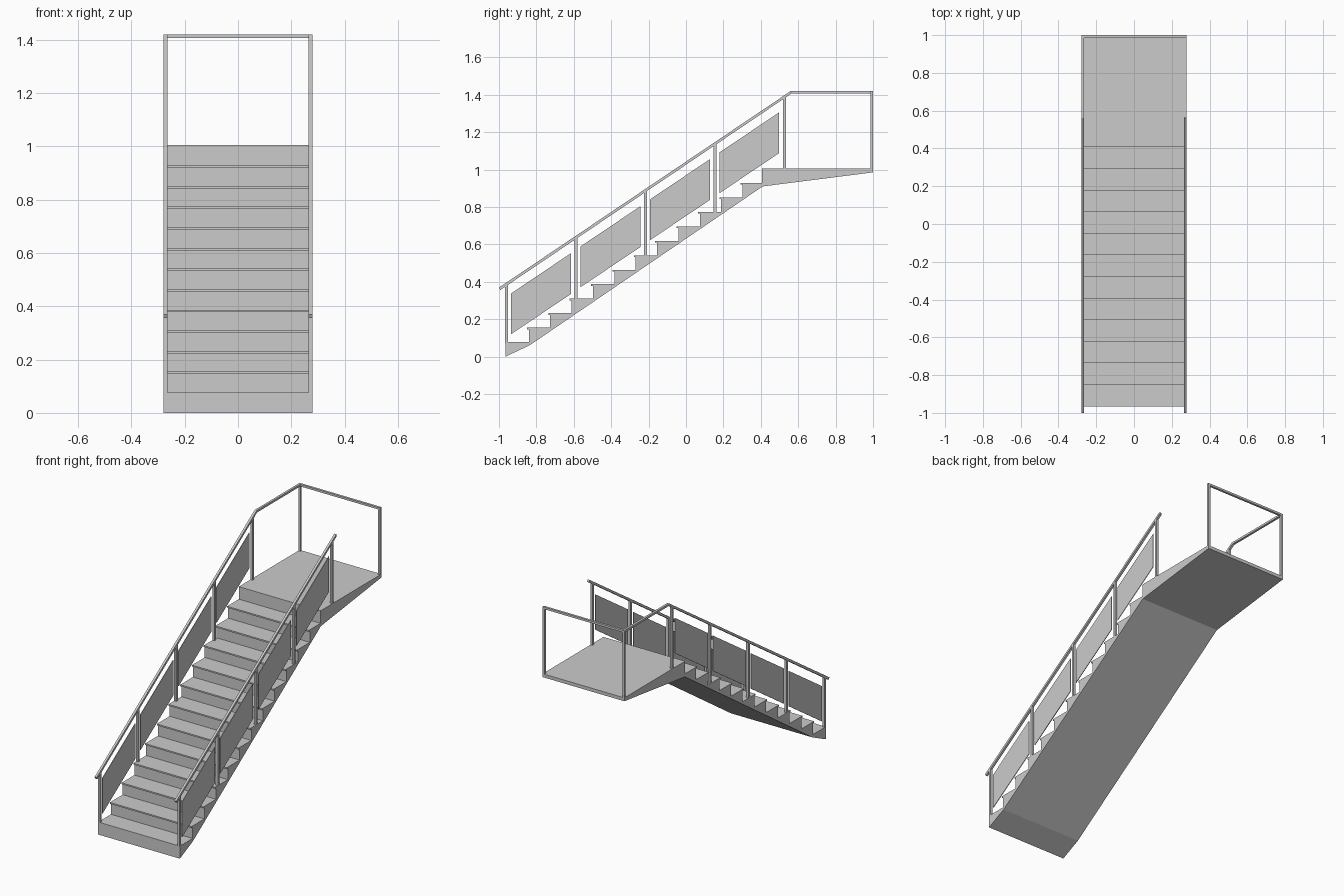
import bpy, bmesh

if "Cube" in bpy.data.objects:
    bpy.data.objects.remove(bpy.data.objects["Cube"])

W = 0.279            # half width of the stair
T = 0.014            # rail and post thickness
RISE, RUN = 1.006 / 13, 0.1143
Y0 = -0.965          # front of the first step
SLOPE = 0.674


def extrude_profile(name, pts, x0, x1):
    """Solid from a (y, z) outline extruded along x."""
    bm = bmesh.new()
    face = bm.faces.new([bm.verts.new((x0, y, z)) for y, z in pts])
    ext = bmesh.ops.extrude_face_region(bm, geom=[face])
    verts = [g for g in ext["geom"] if isinstance(g, bmesh.types.BMVert)]
    bmesh.ops.translate(bm, verts=verts, vec=(x1 - x0, 0, 0))
    bmesh.ops.recalc_face_normals(bm, faces=bm.faces)
    mesh = bpy.data.meshes.new(name)
    bm.to_mesh(mesh)
    bm.free()
    obj = bpy.data.objects.new(name, mesh)
    bpy.context.collection.objects.link(obj)
    return obj


def box(name, x0, x1, y0, y1, z0, z1):
    return extrude_profile(name, [(y0, z0), (y1, z0), (y1, z1), (y0, z1)], x0, x1)


# Stair flight and landing: sawtooth top with small nosings, sloped underside
outline = [(Y0, 0), (Y0, RISE)]
for i in range(1, 13):
    nose, z = Y0 + i * RUN, i * RISE
    lip = 0.010 if i < 12 else 0.0
    outline.append((nose + lip, z))
    if lip:
        outline += [(nose + lip, z + RISE - 0.009), (nose, z + RISE - 0.009)]
    outline.append((nose, z + RISE))
outline += [(1.0, 1.006), (1.0, 0.985), (0.41, 0.91), (-0.835, 0.061)]
extrude_profile("stair_flight", outline, -W, W)

# Railings on both sides
for side, s in (("left", -1), ("right", 1)):
    x0, x1 = sorted((s * W, s * (W - T)))

    # Sloped handrail; the left one carries on along the landing
    top, low = [(-1.0, 0.369), (0.56, 1.42)], [(0.565, 1.407), (-0.993, 0.356)]
    if s < 0:
        top += [(1.0, 1.42)]
        low = [(1.0, 1.407)] + low
    extrude_profile(side + "_handrail", top + low, x0, x1)

    # Balusters standing on every third tread, tops cut to the rail slope
    for k in range(5):
        y = -0.96 + 0.3718 * k
        zb = RISE * (1 + 3 * k) - 0.006
        zt = 0.362 + SLOPE * (y + 1.0)
        d, h = 0.0075, 0.0075 * SLOPE
        extrude_profile(f"{side}_post_{k + 1}",
                        [(y - d, zb), (y + d, zb), (y + d, zt + h), (y - d, zt - h)], x0, x1)

    # Thin infill panels between the posts
    xc = s * (W - T / 2)
    for k in range(4):
        dy, dz = 0.371 * k, 0.251 * k
        para = [(-0.935, 0.12), (-0.615, 0.335), (-0.615, 0.553), (-0.935, 0.338)]
        extrude_profile(f"{side}_panel_{k + 1}",
                        [(y + dy, z + dz) for y, z in para], xc - 0.002, xc + 0.002)

    # Landing corner post
    box(side + "_corner_post", x0, x1, 1.0 - T, 1.0, 0.99, 1.41)

# Rail across the back of the landing
box("back_handrail", -W, W, 1.0 - T, 1.0, 1.407, 1.42)
